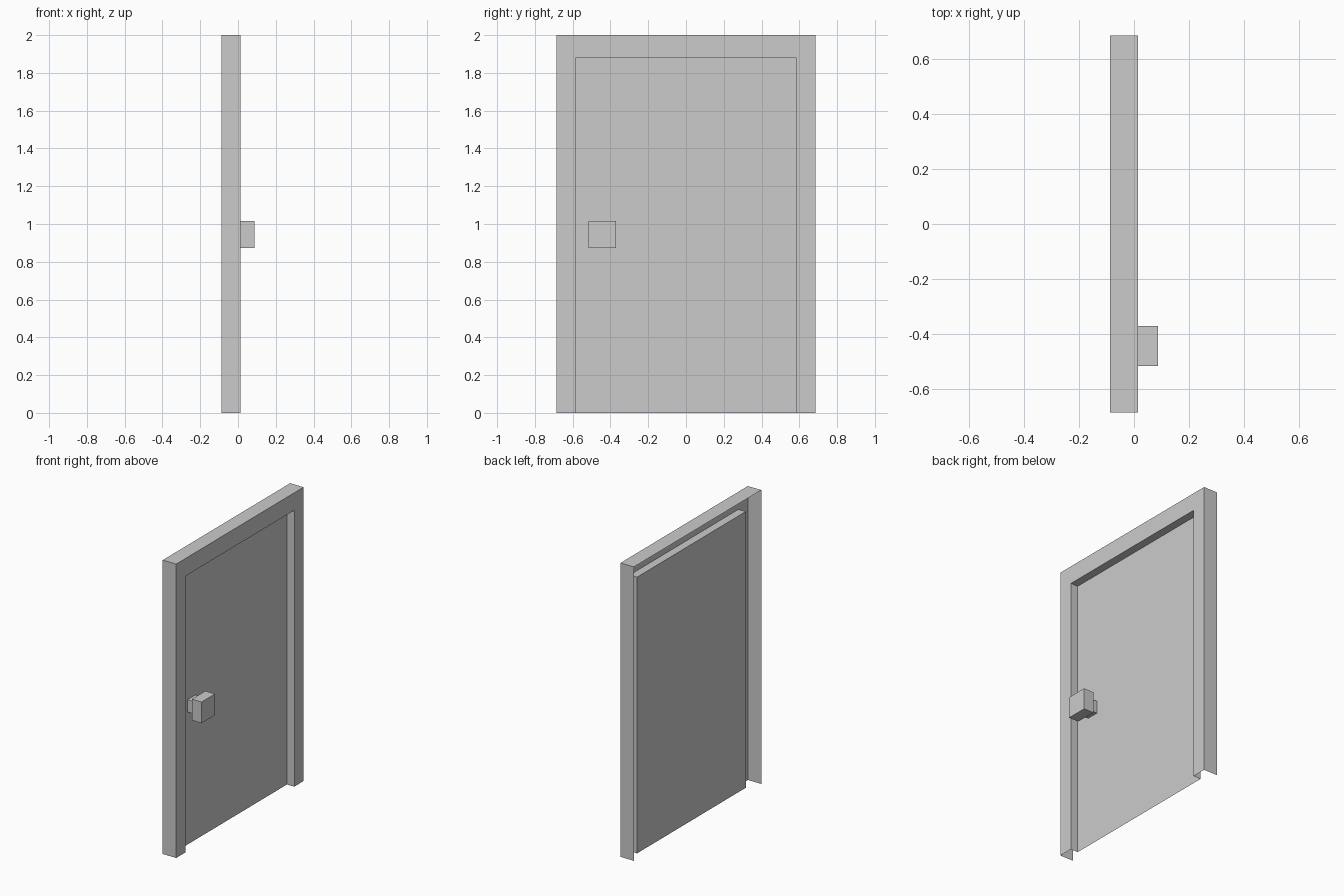
import bpy, bmesh

if "Cube" in bpy.data.objects:
    bpy.data.objects.remove(bpy.data.objects["Cube"])

BACK, FRONT, PANEL = -0.087, 0.014, -0.041


def finish(name, bm):
    bmesh.ops.recalc_face_normals(bm, faces=bm.faces)
    mesh = bpy.data.meshes.new(name)
    bm.to_mesh(mesh)
    bm.free()
    obj = bpy.data.objects.new(name, mesh)
    bpy.context.collection.objects.link(obj)
    return obj


def arch(bm, x, half, top):
    """Four corners of an upside-down U, open at the floor."""
    return [bm.verts.new((x, y, z)) for y, z in
            ((-half, 0), (-half, top), (half, top), (half, 0))]


def box(name, x0, x1, y0, y1, z0, z1):
    bm = bmesh.new()
    bmesh.ops.create_cube(bm, size=1)
    for v in bm.verts:
        v.co = (x1 if v.co.x > 0 else x0,
                y1 if v.co.y > 0 else y0,
                z1 if v.co.z > 0 else z0)
    return finish(name, bm)


# Hollow door frame: outer wall, front face and reveal, open at back and floor
bm = bmesh.new()
rows = [arch(bm, *r) for r in ((BACK, 0.685, 2.0), (FRONT, 0.685, 2.0),
                               (FRONT, 0.585, 1.88), (PANEL, 0.585, 1.88))]
for a, b in zip(rows, rows[1:]):
    for i in range(3):
        bm.faces.new((a[i], b[i], b[i + 1], a[i + 1]))
# Keep normals facing out of the hollow frame
frame = finish("door_frame", bm)
if frame.data.polygons[0].normal.y > 0:
    frame.data.flip_normals()

# Single-sheet door panel set back in the opening
bm = bmesh.new()
bm.faces.new(reversed(arch(bm, PANEL, 0.585, 1.88)))
panel = finish("door_panel", bm)
if panel.data.polygons[0].normal.x < 0:
    panel.data.flip_normals()

# Square handle: narrow stem and wider knob
HY, HZ = -0.443, 0.944
for name, x0, x1, h in (("handle_stem", PANEL, FRONT, 0.042),
                        ("handle_knob", FRONT, 0.087, 0.072)):
    box(name, x0, x1, HY - h, HY + h, HZ - h, HZ + h)
